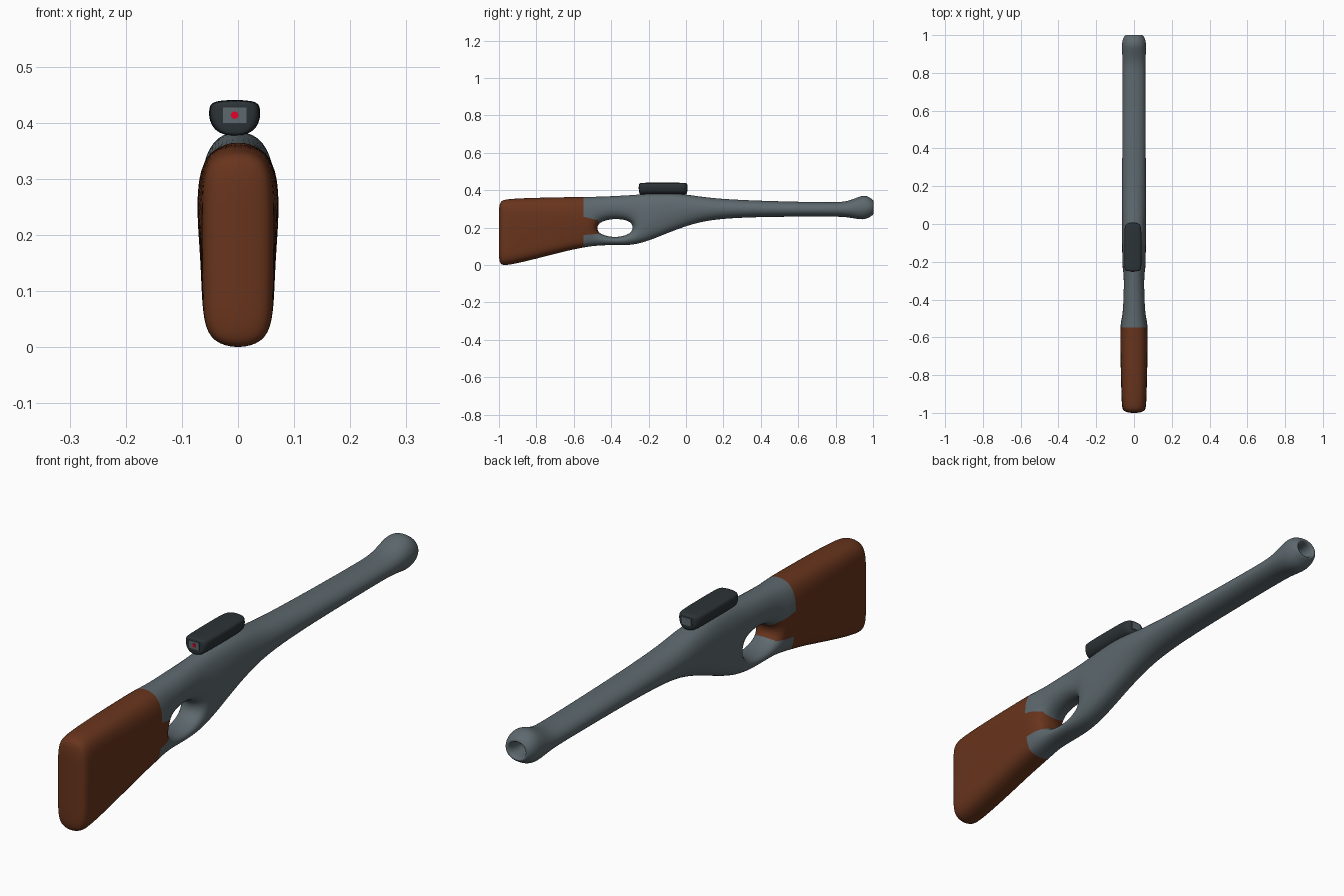
import bpy, bmesh, math

if "Cube" in bpy.data.objects:
    bpy.data.objects.remove(bpy.data.objects["Cube"])

def material(name, rgb):
    m = bpy.data.materials.new(name)
    m.diffuse_color = (*rgb, 1)
    m.use_nodes = True
    m.node_tree.nodes["Principled BSDF"].inputs["Base Color"].default_value = m.diffuse_color
    return m

steel = material("steel", (0.11, 0.14, 0.155))
wood = material("wood", (0.14, 0.035, 0.012))
dark = material("dark_metal", (0.025, 0.033, 0.037))
red = material("red_dot", (0.8, 0.0, 0.02))

def ring(bm, y, top, up, low, bot, wt, wu, wl, wb, cx=0):
    """Eight points: down the right side, then up the left."""
    side = [(wt, top), (wu, up), (wl, low), (wb, bot)]
    pts = side + [(-x, z) for x, z in reversed(side)]
    return [bm.verts.new((cx + x, y, z)) for x, z in pts]

def oval(bm, y, top, bot, w):
    h = top - bot
    return ring(bm, y, top, top - 0.29 * h, bot + 0.29 * h, bot, w * 0.45, w, w, w * 0.45)

def skin(bm, rings, hole=(), wood_to=-1):
    """Joins the rings into a tube; cells listed in hole are left open at mid height."""
    for i, (a, b) in enumerate(zip(rings, rings[1:])):
        for j in range(8):
            k = (j + 1) % 8
            if i in hole and j in (1, 5):
                continue
            f = bm.faces.new((a[j], a[k], b[k], b[j]))
            mid = j in (1, 5) and hole and i < hole[0]
            f.material_index = int(i < wood_to or bool(mid))
        if i in hole:
            bm.faces.new((a[1], a[6], b[6], b[1]))
            bm.faces.new((a[2], a[5], b[5], b[2]))
    if hole:
        for n in (hole[0], hole[-1] + 1):
            r = rings[n]
            f = bm.faces.new((r[1], r[2], r[5], r[6]))
            f.material_index = int(n == hole[0])

def cap(bm, r, mat=0):
    for q in ((0, 1, 6, 7), (1, 2, 5, 6), (2, 3, 4, 5)):
        bm.faces.new([r[n] for n in q]).material_index = mat

def finish(bm, name, mats, levels=0):
    bmesh.ops.recalc_face_normals(bm, faces=bm.faces)
    me = bpy.data.meshes.new(name)
    bm.to_mesh(me)
    bm.free()
    for m in mats:
        me.materials.append(m)
    ob = bpy.data.objects.new(name, me)
    bpy.context.collection.objects.link(ob)
    if levels:
        for p in me.polygons:
            p.use_smooth = True
        s = ob.modifiers.new("smooth", 'SUBSURF')
        s.levels = s.render_levels = levels
    return ob

# Stock, receiver with grip opening, and barrel as one smooth skin
bm = bmesh.new()
rings = [ring(bm, *r) for r in (
    # y, top, upper, lower, bottom, then the four half widths
    (-1.002, .345, .25, .09, -.003, .055, .060, .060, .058),
    (-0.96, .358, .26, .09, -.008, .061, .066, .064, .062),
    (-0.80, .364, .265, .12, .030, .062, .072, .066, .062),
    (-0.64, .367, .265, .145, .073, .060, .077, .066, .058),
    (-0.545, .369, .262, .150, .093, .060, .077, .064, .054),
    (-0.475, .371, .222, .172, .102, .058, .070, .058, .050),
    (-0.385, .374, .247, .144, .106, .055, .066, .054, .048),
    (-0.285, .380, .230, .168, .102, .050, .064, .056, .048),
    (-0.19, .387, .275, .205, .130, .046, .064, .060, .046),
    (-0.09, .388, .315, .242, .172, .044, .066, .062, .042),
    (0.01, .379, .325, .265, .210, .040, .066, .064, .038))]
for y, t, b, w in ((.12, .360, .240, .066), (.30, .348, .254, .064), (.55, .340, .258, .062),
                   (.78, .336, .259, .061), (.87, .339, .256, .061), (.95, .382, .236, .068),
                   (.99, .358, .260, .058), (1.008, .342, .274, .040),
                   (.985, .332, .284, .027), (.90, .330, .286, .026)):
    rings.append(oval(bm, y, t, b, w))
skin(bm, rings, hole=(5, 6), wood_to=4)
cap(bm, rings[0], 1)
cap(bm, rings[-1])
finish(bm, "rifle_body", (steel, wood), 3)

# Sight housing on top of the receiver
bm = bmesh.new()
cx = -0.006
rings = [ring(bm, y, .441 - d, .428 - d / 2, .402, .376, .038 * k, .046 * k, .046 * k, .028 * k, cx)
         for y, d, k in ((-.251, .003, .85), (-.238, 0, 1), (-.12, 0, 1),
                         (-.02, 0, 1), (.008, .003, .8))]
skin(bm, rings)
cap(bm, rings[0])
cap(bm, rings[-1])
finish(bm, "sight_housing", (dark,), 3)

# Lens plates at both ends of the sight
for name, y in (("rear_lens", -.2495), ("front_lens", .0065)):
    bm = bmesh.new()
    bmesh.ops.create_cube(bm, size=1)
    for v in bm.verts:
        v.co = (cx + v.co.x * .042, y + v.co.y * .004, .4135 + v.co.z * .028)
    finish(bm, name, (steel,))

# Red aiming dot
bm = bmesh.new()
bmesh.ops.create_cone(bm, cap_ends=True, segments=8, radius1=.007, radius2=.007, depth=.003)
for v in bm.verts:
    x, y, z = v.co
    v.co = (cx + x, -.2515 + z, .4135 + y)
finish(bm, "aiming_dot", (red,))
